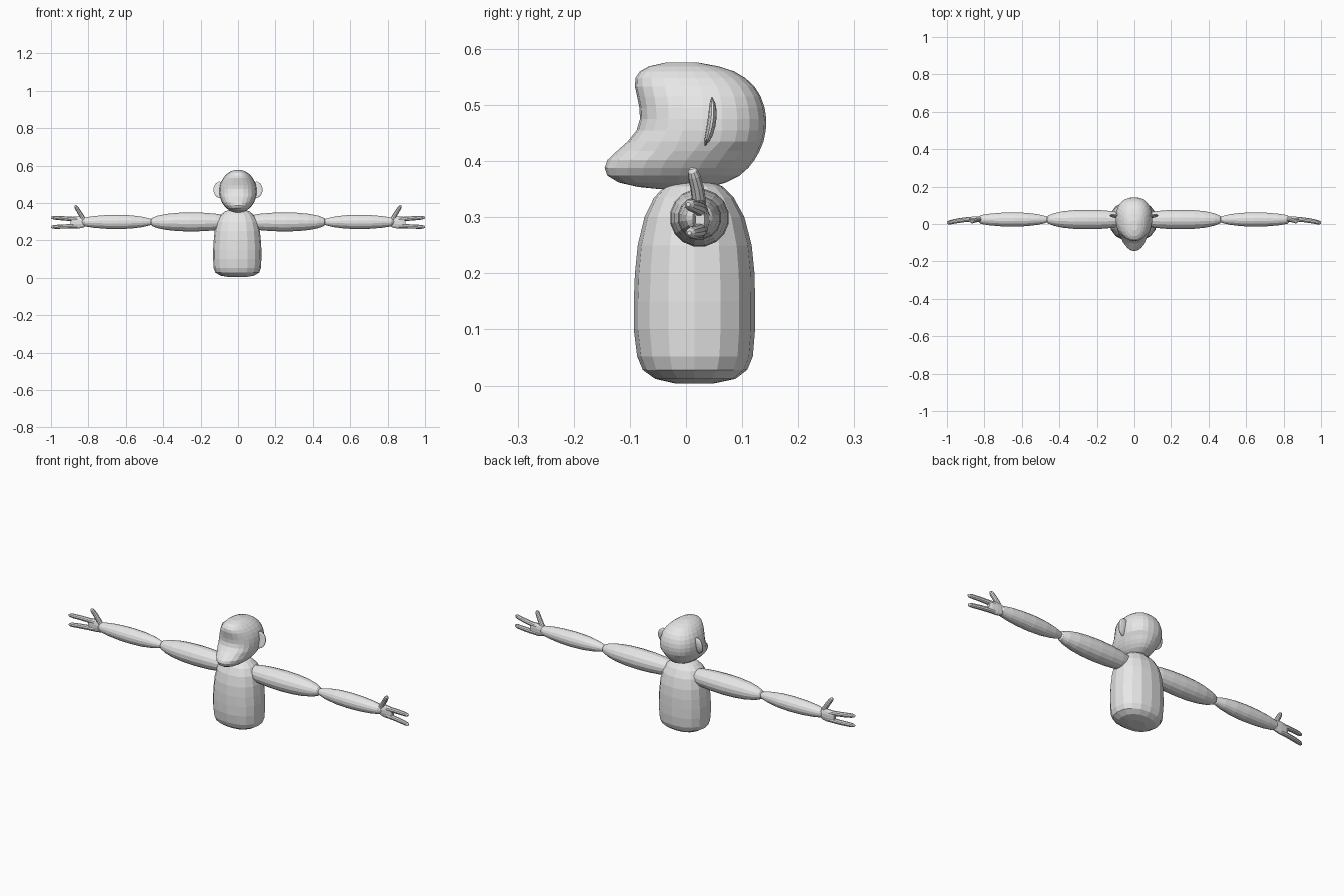
import bpy, bmesh, math
from mathutils import Vector

grey = bpy.data.materials.new("plain_grey")
grey.diffuse_color = (0.8, 0.8, 0.8, 1)


def loft(name, rings):
    """Skin a list of closed rings and cap both ends."""
    bm = bmesh.new()
    loops = [[bm.verts.new(p) for p in ring] for ring in rings]
    n = len(loops[0])
    for a, b in zip(loops, loops[1:]):
        for i in range(n):
            j = (i + 1) % n
            bm.faces.new((a[i], a[j], b[j], b[i]))
    bm.faces.new(loops[0][::-1])
    bm.faces.new(loops[-1])
    bmesh.ops.recalc_face_normals(bm, faces=bm.faces)
    mesh = bpy.data.meshes.new(name)
    bm.to_mesh(mesh)
    bm.free()
    mesh.materials.append(grey)
    obj = bpy.data.objects.new(name, mesh)
    bpy.context.collection.objects.link(obj)
    return obj


def power(v, e):
    return math.copysign(abs(v) ** e, v)


def slab_ring(z, front, back, half, cx, cy, e, n):
    """Horizontal ring with separate front and back depth."""
    ring = []
    for i in range(n):
        a = 2 * math.pi * i / n
        s, c = power(math.sin(a), e), power(math.cos(a), e)
        depth = (back - cy) if s > 0 else (cy - front)
        ring.append((cx + half * c, cy + depth * s, z))
    return ring


def tube(name, path, n, mirror=True):
    """Tube through (x, y, z, radius, depth radius) points, on both sides."""
    pts = [Vector(p[:3]) for p in path]
    for side, sx in (("left", 1), ("right", -1)):
        rings = []
        for i, p in enumerate(path):
            d = (pts[min(i + 1, len(pts) - 1)] - pts[max(i - 1, 0)]).normalized()
            up = Vector((0, 1, 0)).cross(d).normalized()
            deep = d.cross(up)
            ring = []
            for k in range(n):
                a = 2 * math.pi * (k + 0.5) / n
                v = pts[i] + up * p[3] * math.cos(a) + deep * p[4] * math.sin(a)
                ring.append((v.x * sx, v.y, v.z))
            rings.append(ring)
        loft(side + "_" + name, rings)


# Torso: rounded barrel (z, front, back, half width)
torso = [(0.004, -0.02, 0.05, 0.045), (0.012, -0.055, 0.088, 0.09),
         (0.028, -0.077, 0.109, 0.117), (0.052, -0.087, 0.119, 0.126),
         (0.10, -0.093, 0.123, 0.129), (0.15, -0.093, 0.123, 0.129),
         (0.20, -0.091, 0.122, 0.126), (0.25, -0.086, 0.117, 0.121),
         (0.30, -0.074, 0.104, 0.109), (0.335, -0.057, 0.085, 0.09),
         (0.355, -0.038, 0.065, 0.066), (0.368, -0.01, 0.035, 0.03)]
loft("torso", [slab_ring(z, f, b, w, -0.004, 0.015, 0.88, 16)
               for z, f, b, w in torso])

# Head: scooped face with a jutting muzzle (z, front, back)
head = [(0.350, -0.045, 0.02), (0.354, -0.085, 0.045), (0.362, -0.12, 0.071),
        (0.374, -0.14, 0.095), (0.388, -0.145, 0.111), (0.402, -0.14, 0.122),
        (0.418, -0.123, 0.131), (0.435, -0.104, 0.138), (0.455, -0.088, 0.142),
        (0.475, -0.082, 0.143), (0.495, -0.083, 0.140), (0.515, -0.087, 0.133),
        (0.533, -0.091, 0.122), (0.548, -0.09, 0.106), (0.560, -0.082, 0.086),
        (0.569, -0.066, 0.058), (0.576, -0.035, 0.02)]
rings = []
for z, f, b in head:
    half = 0.1 * math.sqrt(max(0.04, 1 - ((z - 0.463) / 0.115) ** 2))
    cy = min(0.03, (f + b) / 2 + 0.01)
    rings.append(slab_ring(z, f, b, half, 0, cy, 1.0 if z < 0.43 else 0.88, 24))
loft("head", rings)

# Ears: thin tilted discs, built as short flattened tubes
ear = []
for i in range(9):
    t = -1 + i / 4
    r = max(0.12, math.sqrt(1 - t * t))
    ear.append((0.1, 0.04 + 0.006 * t + 0.006 * (1 - t * t), 0.471 + 0.043 * t,
                0.032 * r, 0.008 * r))
tube("ear", ear, 12)

# Arms: two tapered segments each
Y, Z = 0.024, 0.299
tube("upper_arm", [(0.06, Y, Z, 0.025, 0.025), (0.08, Y, Z, 0.038, 0.038),
                   (0.12, Y, Z, 0.045, 0.046), (0.18, Y, Z, 0.050, 0.051),
                   (0.25, Y, Z, 0.052, 0.053), (0.32, Y, Z, 0.050, 0.051),
                   (0.38, Y, Z, 0.044, 0.045), (0.43, Y, Z, 0.034, 0.034),
                   (0.46, Y, Z, 0.022, 0.022), (0.47, Y, Z, 0.008, 0.008)], 16)
tube("forearm", [(0.455, Y, Z, 0.008, 0.008), (0.47, Y, Z, 0.018, 0.018),
                 (0.51, Y, Z, 0.028, 0.028), (0.57, Y, Z, 0.036, 0.036),
                 (0.64, Y, Z, 0.039, 0.039), (0.71, Y, Z, 0.037, 0.037),
                 (0.77, Y, Z, 0.032, 0.032), (0.82, Y, Z, 0.024, 0.024),
                 (0.835, Y, Z, 0.010, 0.010)], 16)

# Hands: flat palm, two long fingers and a raised thumb
tube("palm", [(0.805, 0.026, 0.299, 0.014, 0.012), (0.825, 0.027, 0.298, 0.029, 0.015),
              (0.85, 0.027, 0.297, 0.034, 0.014), (0.88, 0.026, 0.296, 0.033, 0.012),
              (0.895, 0.025, 0.296, 0.022, 0.008)], 12)


def finger(name, base, tip, r):
    a, b = Vector(base), Vector(tip)
    steps = [(0, 1), (0.3, 1), (0.6, 0.95), (0.85, 0.88), (0.95, 0.68), (1, 0.3)]
    path = []
    for t, k in steps:
        p = a.lerp(b, t)
        p.y += 0.016 * t * (1 - t)
        path.append((*p, r * k, r * k))
    tube(name, path, 10)


finger("upper_finger", (0.86, 0.026, 0.313), (1.0, 0.004, 0.323), 0.0125)
finger("lower_finger", (0.86, 0.026, 0.277), (1.0, 0.006, 0.272), 0.0125)
finger("thumb", (0.82, 0.024, 0.305), (0.871, 0.010, 0.387), 0.0125)
